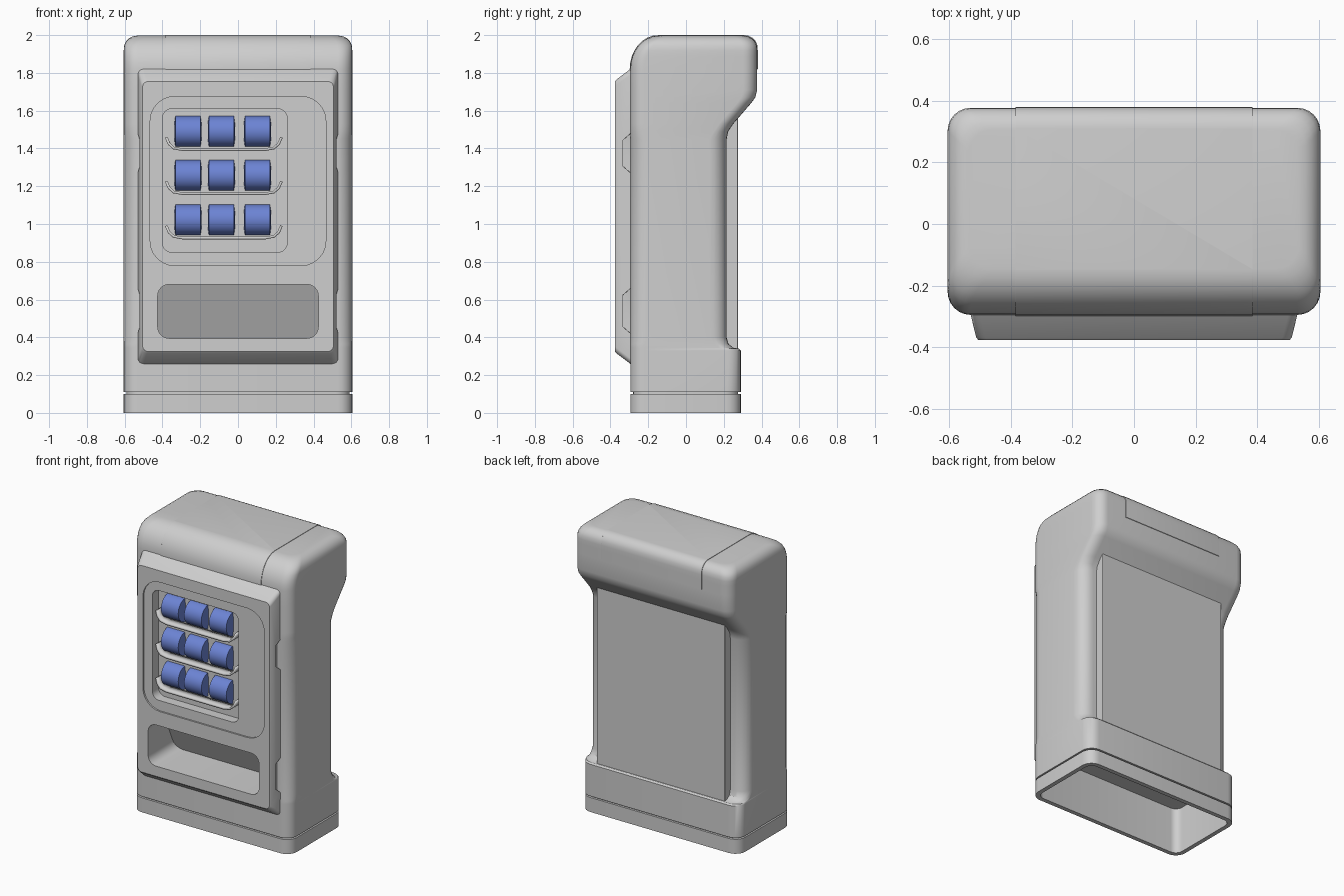
import bpy, bmesh, math

if "Cube" in bpy.data.objects:
    bpy.data.objects.remove(bpy.data.objects["Cube"], do_unlink=True)


def material(name, rgb):
    m = bpy.data.materials.new(name)
    m.use_nodes = True
    m.diffuse_color = (*rgb, 1)
    bsdf = m.node_tree.nodes["Principled BSDF"]
    bsdf.inputs["Base Color"].default_value = (*rgb, 1)
    bsdf.inputs["Roughness"].default_value = 0.6
    return m


GREY = material("light grey", (0.62, 0.62, 0.62))
BLUE = material("can blue", (0.15, 0.23, 0.66))

# Axis maps from (a, b, level) to x, y, z
UP = lambda a, b, t: (a, b, t)
FRONT = lambda a, b, t: (a, t, b)


def finish(bm, name, mat):
    bmesh.ops.recalc_face_normals(bm, faces=bm.faces)
    me = bpy.data.meshes.new(name)
    bm.to_mesh(me)
    bm.free()
    me.materials.append(mat)
    ob = bpy.data.objects.new(name, me)
    bpy.context.collection.objects.link(ob)
    return ob


def activate(ob):
    bpy.ops.object.select_all(action="DESELECT")
    ob.select_set(True)
    bpy.context.view_layer.objects.active = ob


def smooth(ob, angle=32):
    activate(ob)
    bpy.ops.object.shade_smooth_by_angle(angle=math.radians(angle))


def rounded_rect(a0, a1, b0, b1, r, n=6):
    corners = [(a1 - r, b1 - r), (a0 + r, b1 - r), (a0 + r, b0 + r), (a1 - r, b0 + r)]
    return [(ca + r * math.cos(w), cb + r * math.sin(w))
            for q, (ca, cb) in enumerate(corners)
            for w in [(q + i / n) * math.pi / 2 for i in range(n + 1)]]


def loft(name, sections, axes, mat=GREY, shear=0):
    """Skin rounded rectangles given as (level, a0, a1, b0, b1, radius)."""
    bm = bmesh.new()
    rings = []
    for k, (t, *rect) in enumerate(sections):
        s = shear if k == len(sections) - 1 else 0
        rings.append([bm.verts.new(axes(a, b, t - s * (b - rect[2])))
                      for a, b in rounded_rect(*rect)])
    count = len(rings[0])
    for low, high in zip(rings, rings[1:]):
        for i in range(count):
            j = (i + 1) % count
            bm.faces.new((low[i], low[j], high[j], high[i]))
    bm.faces.new(rings[0])
    bm.faces.new(rings[-1])
    return finish(bm, name, mat)


def cut(ob, *cutters):
    for c in cutters:
        c.hide_render = True
        activate(ob)
        mod = ob.modifiers.new("cut", "BOOLEAN")
        mod.object, mod.operation, mod.solver = c, "DIFFERENCE", "EXACT"
        bpy.ops.object.modifier_apply(modifier=mod.name)


def discard(*obs):
    for o in obs:
        bpy.data.objects.remove(o, do_unlink=True)


# Cabinet: base, seam groove, recessed back, overhanging rounded head
W, F = 0.605, -0.295


def level(z, back, side=0.0, front=0.0, r=0.075):
    return (z, -W + side, W - side, F + front, back, r)


body_levels = [
    level(0, 0.29), level(0.1, 0.29),
    level(0.1, 0.275, 0.015, 0.015), level(0.11, 0.275, 0.015, 0.015),
    level(0.11, 0.29), level(0.33, 0.29), level(0.34, 0.28),
    level(0.345, 0.25), level(0.365, 0.225), level(0.4, 0.215, r=0.09),
    level(1.45, 0.215, r=0.09), level(1.49, 0.223), level(1.53, 0.25),
    level(1.64, 0.345), level(1.67, 0.367), level(1.71, 0.377), level(1.82, 0.377)]
for i in range(1, 9):
    # The front shoulder has a larger sweep than the back and the sides
    z = 1.82 + 0.177 * math.sin(i / 8 * math.pi / 2)
    f = 0.15 * (1 - math.cos(i / 8 * math.pi / 2))
    d = max(0, z - 1.927)
    s = 0.07 - math.sqrt(max(0, 0.07 ** 2 - d * d))
    body_levels.append(level(z, 0.377 - s, s, f))
cabinet = loft("cabinet", body_levels, UP)

hollow = loft("hollow_cutter", [(-0.1, -0.575, 0.575, -0.265, 0.26, 0.05),
                                (0.32, -0.575, 0.575, -0.265, 0.26, 0.05)], UP)
shaft = loft("shaft_cutter", [(0.2, -0.56, 0.56, -0.04, 0.19, 0.04),
                              (1.4, -0.56, 0.56, -0.04, 0.19, 0.04)], UP)
slot = loft("slot_cutter", [(-0.45, -0.425, 0.425, 0.395, 0.68, 0.06),
                            (-0.08, -0.425, 0.425, 0.395, 0.68, 0.06)], FRONT, shear=0.45)
cut(cabinet, hollow, shaft, slot)
smooth(cabinet)

# Raised centre band over the head
band = [(1.78, -0.385, 0.385, F - 0.003, 0.3, 0.002)]
for i in range(9):
    w = i / 8 * math.pi / 2
    z = 1.82 + 0.18 * math.sin(w)
    d = max(0, z - 1.93)
    band.append((z, -0.385, 0.385, F - 0.003 + 0.15 * (1 - math.cos(w)),
                 0.38 - 0.07 + math.sqrt(max(0, 0.07 ** 2 - d * d)), 0.002))
smooth(loft("head_band", band, UP))

# Back panel in the recess
loft("back_panel", [(0.34, -0.49, 0.49, 0.18, 0.275, 0.004),
                    (1.56, -0.49, 0.49, 0.18, 0.275, 0.004)], UP)

# Front panel with chamfered rim, shallow frame, display window and slot
panel = loft("front_panel", [(-0.28, -0.53, 0.53, 0.26, 1.82, 0.03),
                             (F, -0.53, 0.53, 0.26, 1.82, 0.03),
                             (-0.368, -0.512, 0.512, 0.315, 1.765, 0.03),
                             (-0.377, -0.505, 0.505, 0.325, 1.755, 0.03)], FRONT)
frame = loft("frame_cutter", [(-0.45, -0.465, 0.465, 0.78, 1.675, 0.13),
                              (-0.366, -0.465, 0.465, 0.78, 1.675, 0.13)], FRONT)
window = loft("window_cutter", [(-0.45, -0.4, 0.26, 0.85, 1.61, 0.05),
                                (-0.299, -0.4, 0.26, 0.85, 1.61, 0.05)], FRONT)
notches = []
for side in (-1, 1):
    for low, high in ((0.42, 0.66), (1.27, 1.48)):
        x0, x1 = sorted((side * 0.507, side * 0.6))
        notches.append(loft("notch_cutter", [
            (-0.333, x0, x1, low + 0.035, high - 0.035, 0.002),
            (-0.27, x0, x1, low - 0.02, high + 0.02, 0.002)], FRONT))
cut(panel, frame, window, slot, *notches)
smooth(panel)
discard(hollow, shaft, slot, frame, window, *notches)


# Cans lying on their sides, with slightly domed ends
def can(x, z, r=0.082, half=0.066, segments=32):
    bm = bmesh.new()
    rings = [(-half - 0.006, r * 0.5), (-half, r), (half, r), (half + 0.006, r * 0.5)]
    loops = [[bm.verts.new((x + dx, -0.288 + q * math.cos(w), z + q * math.sin(w)))
              for w in [2 * math.pi * i / segments for i in range(segments)]]
             for dx, q in rings]
    for a, b in zip(loops, loops[1:]):
        for i in range(segments):
            j = (i + 1) % segments
            bm.faces.new((a[i], a[j], b[j], b[i]))
    bm.faces.new(loops[0])
    bm.faces.new(loops[-1])
    smooth(finish(bm, "can", BLUE))


# Thin shelf with ends curling upwards
def shelf(z):
    half = [(0.22, 0), (0.265, 0.008), (0.29, 0.03), (0.305, 0.065)]
    path = [(-x, h) for x, h in reversed(half)] + half
    bm = bmesh.new()
    rows = [[bm.verts.new((x - 0.075, y + 0.25 * h * (y < -0.32), z + h)) for x, h in path]
            for y in (-0.366, -0.297)]
    for i in range(len(path) - 1):
        bm.faces.new((rows[0][i], rows[0][i + 1], rows[1][i + 1], rows[1][i]))
    ob = finish(bm, "shelf", GREY)
    mod = ob.modifiers.new("thickness", "SOLIDIFY")
    mod.thickness, mod.offset = 0.014, 0
    smooth(ob, 40)


for row in (1.49, 1.257, 1.022):
    shelf(row - 0.096)
    for column in (-0.265, -0.088, 0.103):
        can(column, row)
